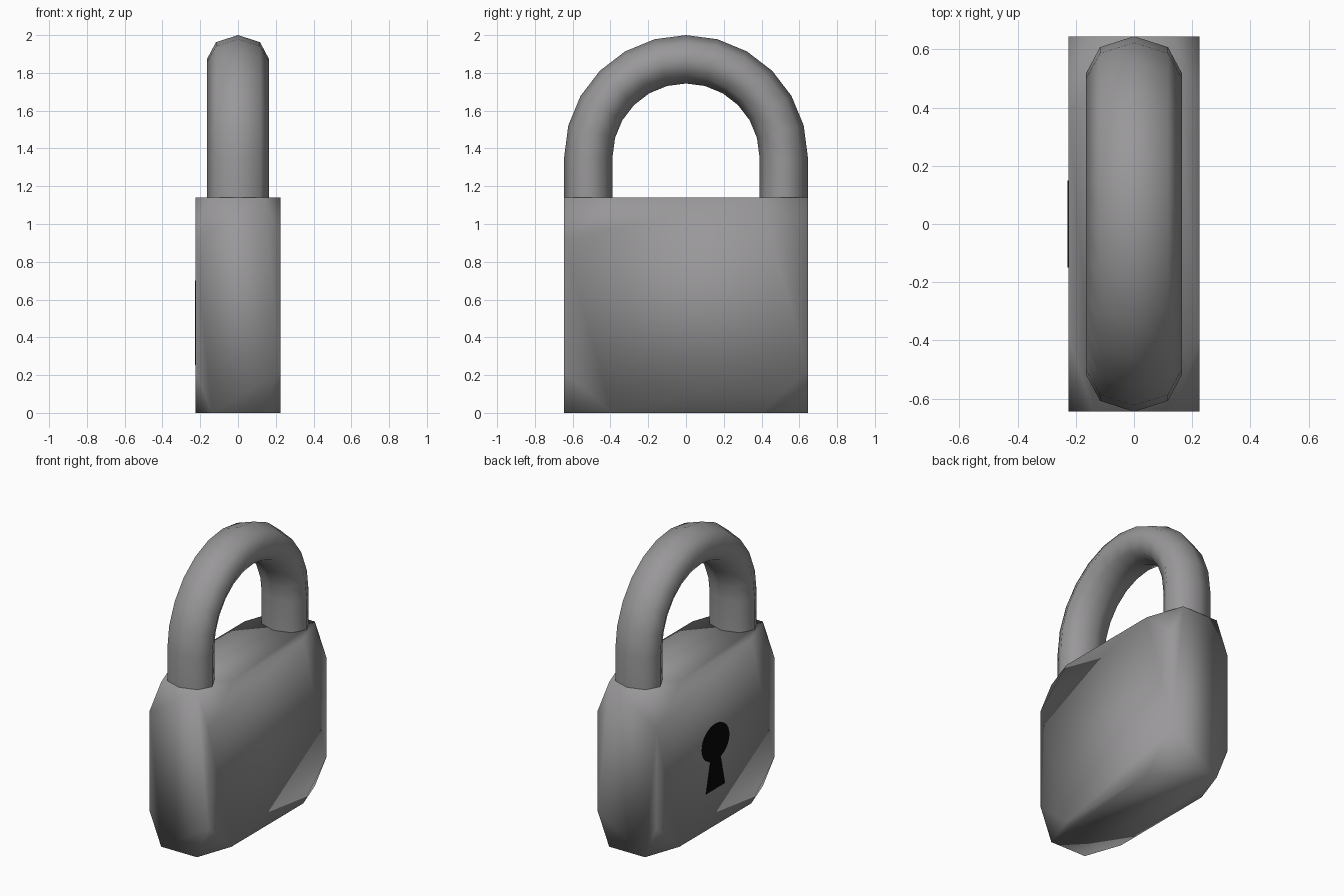
import bpy, bmesh, math
from itertools import product

if "Cube" in bpy.data.objects:
    bpy.data.objects.remove(bpy.data.objects["Cube"])


def material(name, rgb):
    m = bpy.data.materials.new(name)
    m.diffuse_color = (*rgb, 1.0)
    m.use_nodes = True
    m.node_tree.nodes["Principled BSDF"].inputs["Base Color"].default_value = m.diffuse_color
    return m


def make_object(name, bm, mat, smooth=True):
    bmesh.ops.recalc_face_normals(bm, faces=bm.faces)
    for f in bm.faces:
        f.smooth = smooth
    me = bpy.data.meshes.new(name)
    bm.to_mesh(me)
    bm.free()
    me.materials.append(mat)
    ob = bpy.data.objects.new(name, me)
    bpy.context.collection.objects.link(ob)
    return ob


steel = material("steel grey", (0.32, 0.312, 0.32))
black = material("keyhole black", (0.0025, 0.0025, 0.0025))

HX, HY, H = 0.225, 0.645, 1.14      # body half width, half length, height

# Body: box whose eight corners are cut off, smooth shaded
bm = bmesh.new()
CUT = 0.61                          # where each edge is cut, as share of half size
for s in product((-1, 1), repeat=3):
    for axis in range(3):
        p = [c * (CUT if i == axis else 1.0) for i, c in enumerate(s)]
        bm.verts.new((p[0] * HX, p[1] * HY, H / 2 + p[2] * H / 2))
bmesh.ops.convex_hull(bm, input=bm.verts)
bmesh.ops.dissolve_limit(bm, angle_limit=0.01, verts=bm.verts, edges=bm.edges)
make_object("lock_body", bm, steel)

# Shackle: eight-sided tube along two legs and a half circle
R, TUBE_R, TUBE_X, ARC_Z = 0.517, 0.128, 0.165, 1.355
SIDES, STEPS = 8, 12
path = [(0.0, H)] + [(math.pi * i / STEPS, ARC_Z) for i in range(STEPS + 1)] + [(math.pi, H)]
bm = bmesh.new()
rings = []
for a, z in path:
    ring = []
    for k in range(SIDES):
        t = 2 * math.pi * k / SIDES
        r = R + TUBE_R * math.cos(t)
        ring.append(bm.verts.new((TUBE_X * math.sin(t), r * math.cos(a), z + r * math.sin(a))))
    rings.append(ring)
for r0, r1 in zip(rings, rings[1:]):
    for k in range(SIDES):
        n = (k + 1) % SIDES
        bm.faces.new((r0[k], r0[n], r1[n], r1[k]))
make_object("shackle", bm, steel)

# Keyhole: thin black plate on the -x face, round top and flared slot
bm = bmesh.new()
KZ, KRY, KRZ = 0.575, 0.15, 0.127
gap = math.radians(22)
outline = [(-0.103, 0.253), (0.103, 0.253)]
for i in range(25):
    t = -math.pi / 2 + gap + (2 * math.pi - 2 * gap) * i / 24
    outline.append((KRY * math.cos(t), KZ + KRZ * math.sin(t)))
face = bm.faces.new([bm.verts.new((-HX + 0.001, y, z)) for y, z in outline])
ext = bmesh.ops.extrude_face_region(bm, geom=[face])
for v in ext["geom"]:
    if isinstance(v, bmesh.types.BMVert):
        v.co.x = -HX - 0.003
make_object("keyhole", bm, black, smooth=False)
